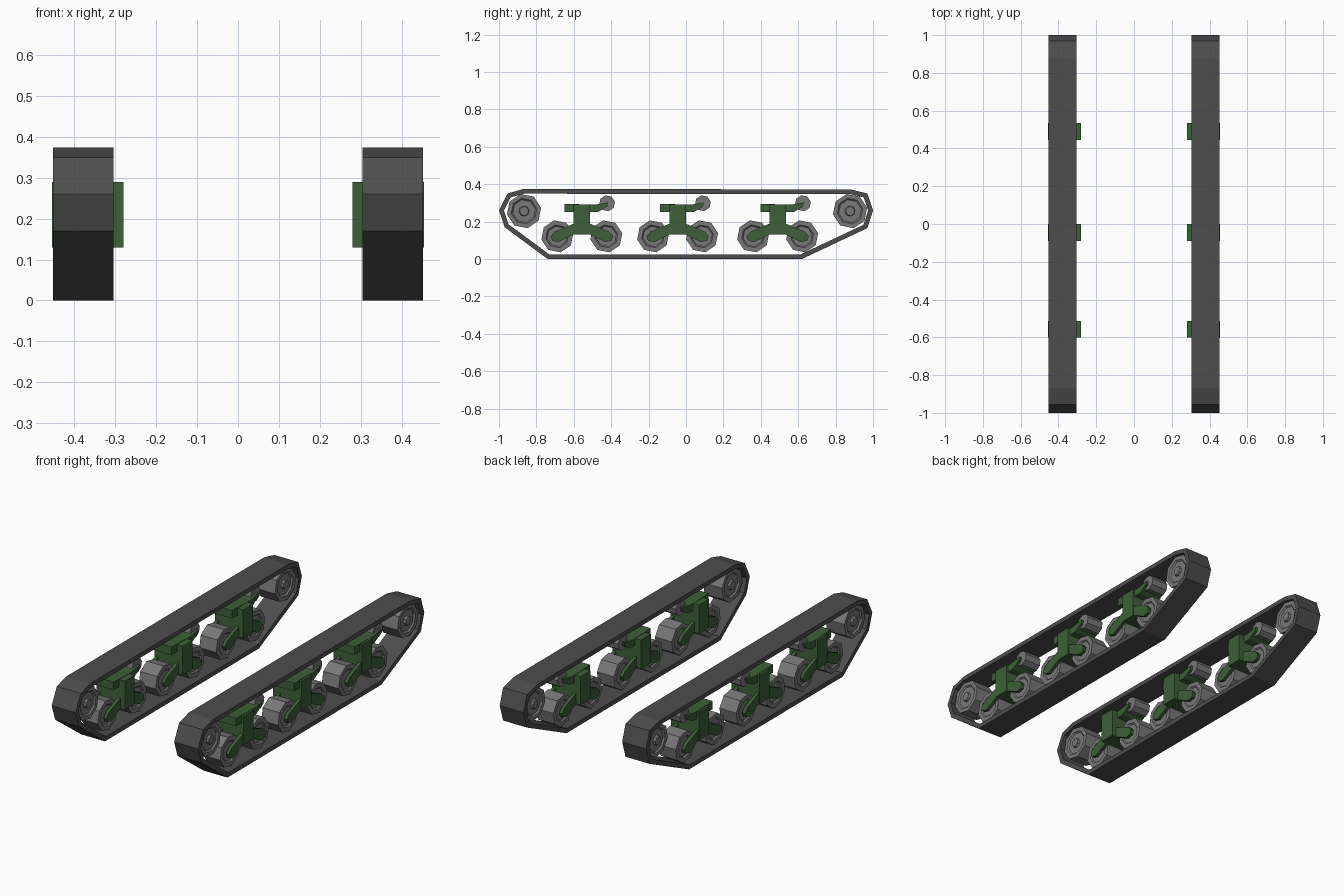
import bpy
import bmesh
import math
from mathutils import Vector

if "Cube" in bpy.data.objects:
    bpy.data.objects.remove(bpy.data.objects["Cube"], do_unlink=True)


def material(name, rgb):
    m = bpy.data.materials.new(name)
    m.use_nodes = True
    m.diffuse_color = (*rgb, 1)
    m.node_tree.nodes["Principled BSDF"].inputs["Base Color"].default_value = (*rgb, 1)
    return m


RUBBER = material("dark track grey", (0.075, 0.075, 0.077))
STEEL = material("wheel grey", (0.19, 0.19, 0.19))
GREEN = material("olive green", (0.047, 0.115, 0.04))
MID = 0.379  # centre line of one track


def finish(bm, name, mat):
    bmesh.ops.recalc_face_normals(bm, faces=bm.faces)
    mesh = bpy.data.meshes.new(name)
    bm.to_mesh(mesh)
    bm.free()
    mesh.materials.append(mat)
    obj = bpy.data.objects.new(name, mesh)
    bpy.context.collection.objects.link(obj)
    return obj


def add_prism(bm, profile, x0, x1):
    """Extrude a (y, z) outline from x0 to x1."""
    a = [bm.verts.new((x0, y, z)) for y, z in profile]
    b = [bm.verts.new((x1, y, z)) for y, z in profile]
    bm.faces.new(a)
    bm.faces.new(b)
    n = len(profile)
    for i in range(n):
        j = (i + 1) % n
        bm.faces.new((a[i], a[j], b[j], b[i]))


def inset_loop(points, dist):
    """Offset a counter-clockwise outline inwards."""
    result = []
    for i, p in enumerate(points):
        p = Vector(p)
        d0 = (p - Vector(points[i - 1])).normalized()
        d1 = (Vector(points[(i + 1) % len(points)]) - p).normalized()
        n0, n1 = Vector((-d0.y, d0.x)), Vector((-d1.y, d1.x))
        result.append(p + (n0 + n1) * dist / (1 + n0.dot(n1)))
    return result


def track_belt(side, label):
    outer = [(-0.74, 0), (0.62, 0), (0.97, 0.165), (1, 0.26), (0.97, 0.35),
             (0.88, 0.372), (-0.87, 0.374), (-0.955, 0.35), (-1, 0.26), (-0.97, 0.17)]
    inner = inset_loop(outer, 0.025)
    bm = bmesh.new()
    rings = [[bm.verts.new((side * x, p[0], p[1])) for p in loop]
             for x, loop in ((0.305, outer), (0.453, outer), (0.453, inner), (0.305, inner))]
    for k in range(4):
        a, b = rings[k], rings[(k + 1) % 4]
        for i in range(len(outer)):
            j = (i + 1) % len(outer)
            bm.faces.new((a[i], a[j], b[j], b[i]))
    finish(bm, label + "_track_belt", RUBBER)


def wheel(name, side, y, z, steps, turn=0.0):
    """Octagonal wheel lofted through (half width, radius) steps, same on both faces."""
    sections = [(-w, r) for w, r in reversed(steps)] + list(steps)
    bm = bmesh.new()
    rings = []
    for w, r in sections:
        angles = [turn + i * math.tau / 8 for i in range(8)]
        rings.append([bm.verts.new((side * MID + w, y + r * math.cos(t), z + r * math.sin(t)))
                      for t in angles])
    for a, b in zip(rings, rings[1:]):
        for i in range(8):
            j = (i + 1) % 8
            bm.faces.new((a[i], a[j], b[j], b[i]))
    bm.faces.new(rings[0])
    bm.faces.new(rings[-1])
    finish(bm, name, STEEL)


def arm_outline(sign, y):
    """Rocker arm sloping from the stem down to a wheel hub."""
    pts = [(0.0, 0.205), (0.04, 0.19), (0.145, 0.147), (0.167, 0.122),
           (0.158, 0.098), (0.125, 0.09), (0.045, 0.13), (0.0, 0.13)]
    return [(y + sign * a, b) for a, b in pts]


def bogie(side, label, y):
    # Stem, top plate and roller bracket
    bm = bmesh.new()
    stem = [(y - 0.044, 0.29), (y + 0.044, 0.29), (y + 0.044, 0.13), (y - 0.044, 0.13)]
    add_prism(bm, stem, side * 0.28, side * 0.455)
    plate = [(y - 0.093, 0.295), (y + 0.07, 0.29), (y + 0.14, 0.302),
             (y + 0.135, 0.28), (y + 0.085, 0.25), (y - 0.093, 0.25)]
    add_prism(bm, plate, side * 0.315, side * 0.443)
    finish(bm, label + "_bogie_bracket", GREEN)
    # Arms on both faces of the wheels
    bm = bmesh.new()
    for sign in (-1, 1):
        for x0, x1 in ((0.307, 0.325), (0.433, 0.451)):
            add_prism(bm, arm_outline(sign, y), side * x0, side * x1)
    finish(bm, label + "_bogie_arms", GREEN)
    # Road wheels and return roller
    for sign, end in ((-1, "front"), (1, "rear")):
        wheel(f"{label}_{end}_road_wheel", side, y + sign * 0.131, 0.121,
              [(0.052, 0.087), (0.052, 0.062), (0.045, 0.055)], math.pi / 16)
    wheel(label + "_return_roller", side, y + 0.135, 0.298, [(0.05, 0.043)], math.pi / 16)


SPROCKET = [(0.058, 0.093), (0.058, 0.07), (0.05, 0.062), (0.05, 0.028), (0.062, 0.024)]

for side, hand in ((1, "left"), (-1, "right")):
    track_belt(side, hand)
    wheel(hand + "_drive_wheel", side, -0.866, 0.256, SPROCKET, math.pi / 16)
    wheel(hand + "_idler_wheel", side, 0.877, 0.256, SPROCKET, math.pi / 16)
    for place, y in (("front", -0.557), ("middle", -0.045), ("rear", 0.49)):
        bogie(side, f"{hand}_{place}", y)
